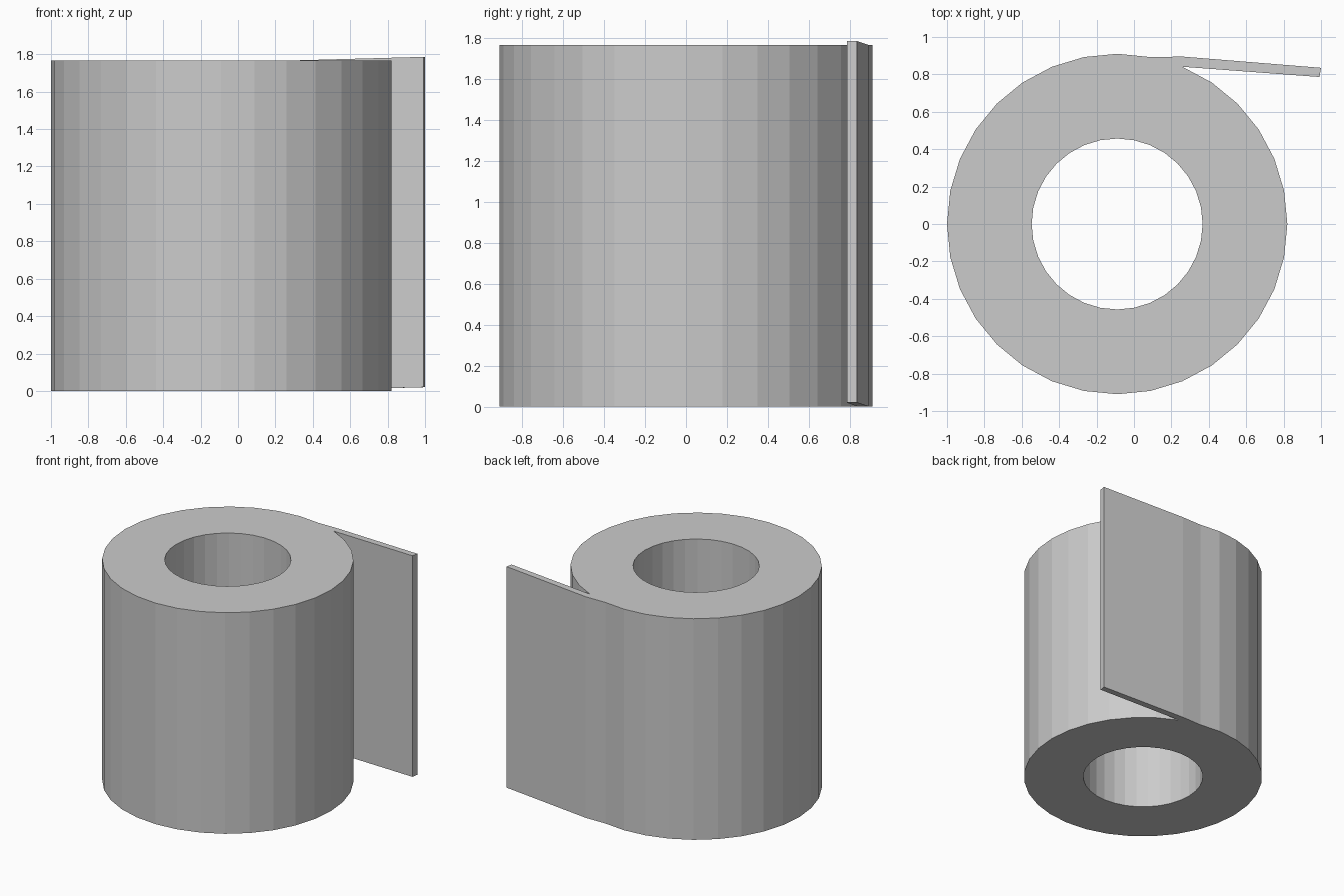
import bpy, bmesh, math

if "Cube" in bpy.data.objects:
    bpy.data.objects.remove(bpy.data.objects["Cube"])

SIDES, CX, R_OUT, R_IN, H = 32, -0.09, 0.91, 0.457, 1.766

bm = bmesh.new()


def column(x, y, lift=0.0):
    """Bottom and top vertex of one upright edge."""
    return bm.verts.new((x, y, lift)), bm.verts.new((x, y, H + lift))


def ring(r):
    return [column(CX + r * math.cos(2 * math.pi * i / SIDES),
                   r * math.sin(2 * math.pi * i / SIDES)) for i in range(SIDES)]


def wall(a, b):
    bm.faces.new((a[0], b[0], b[1], a[1]))


# Thick tube, leaving one outer side open where the loose sheet joins
outer, inner = ring(R_OUT), ring(R_IN)
JOIN = 6
for i in range(SIDES):
    j = (i + 1) % SIDES
    if i != JOIN:
        wall(outer[i], outer[j])
    wall(inner[j], inner[i])
    for k in (0, 1):
        bm.faces.new((outer[i][k], outer[j][k], inner[j][k], inner[i][k]))

# Loose sheet end, rising slightly towards its tip
near, far = outer[JOIN], outer[JOIN + 1]
bend = column(0.26, 0.895)
tip_out = column(1.0, 0.835, 0.02)
tip_in = column(0.992, 0.786, 0.02)
path = [near, tip_in, tip_out, bend, far]
for a, b in zip(path, path[1:]):
    wall(a, b)
for k in (0, 1):
    bm.faces.new((near[k], bend[k], far[k]))
    bm.faces.new((near[k], tip_in[k], tip_out[k], bend[k]))

bmesh.ops.recalc_face_normals(bm, faces=bm.faces)
mesh = bpy.data.meshes.new("paper_roll")
bm.to_mesh(mesh)
bm.free()
bpy.context.collection.objects.link(bpy.data.objects.new("paper_roll", mesh))
